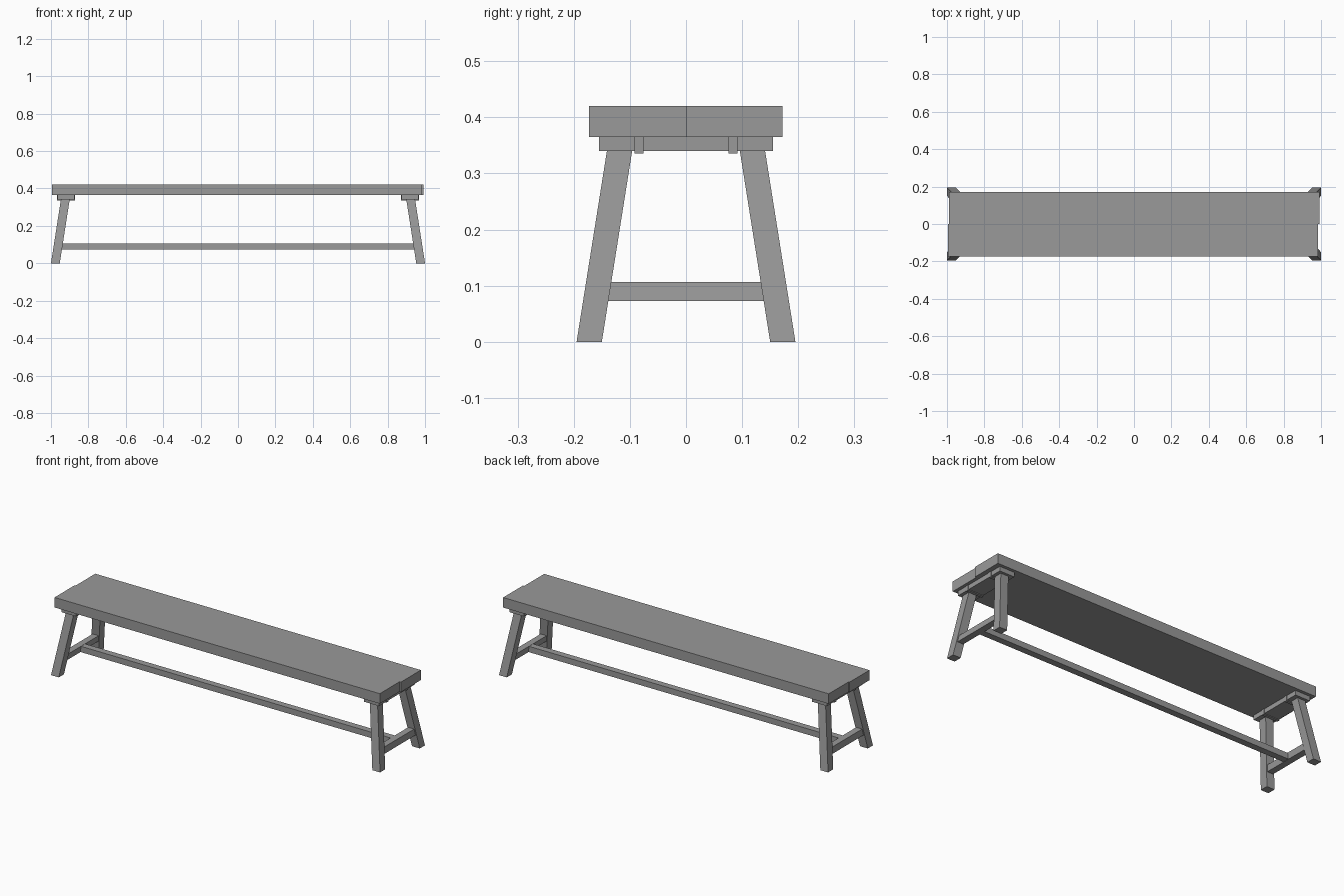
import bpy

if "Cube" in bpy.data.objects:
    bpy.data.objects.remove(bpy.data.objects["Cube"])

# Dark grey finish shared by every part
grey = bpy.data.materials.new("dark_grey")
grey.diffuse_color = (0.32, 0.32, 0.32, 1)
grey.use_nodes = True
grey.node_tree.nodes["Principled BSDF"].inputs["Base Color"].default_value = grey.diffuse_color


def prism(name, low, high):
    """Solid between two horizontal rectangles: (x0, x1, y0, y1, z)."""
    verts = []
    for x0, x1, y0, y1, z in (low, high):
        verts += [(x0, y0, z), (x1, y0, z), (x1, y1, z), (x0, y1, z)]
    faces = [(3, 2, 1, 0), (4, 5, 6, 7)]
    faces += [(i, (i + 1) % 4, (i + 1) % 4 + 4, i + 4) for i in range(4)]
    mesh = bpy.data.meshes.new(name)
    mesh.from_pydata(verts, [], faces)
    mesh.materials.append(grey)
    obj = bpy.data.objects.new(name, mesh)
    bpy.context.collection.objects.link(obj)
    return obj


def box(name, x0, x1, y0, y1, z0, z1):
    return prism(name, (x0, x1, y0, y1, z0), (x0, x1, y0, y1, z1))


def mirror(obj, x=False, y=False):
    mod = obj.modifiers.new("mirror", 'MIRROR')
    mod.use_axis = (x, y, False)
    mod.use_mirror_merge = False


# Seat: two planks, slightly staggered along their length
box("front_seat_plank", -0.994, 0.983, -0.173, 0, 0.365, 0.42)
box("back_seat_plank", -0.988, 0.991, 0, 0.172, 0.365, 0.42)

# Four legs splayed in both directions
leg = prism("legs", (0.953, 1.0, 0.15, 0.195, 0), (0.9, 0.947, 0.096, 0.141, 0.34))
mirror(leg, x=True, y=True)

# Cleats under each end of the seat
cleat = box("cleats", 0.875, 0.965, -0.155, 0.155, 0.34, 0.365)
mirror(cleat, x=True)

# Small straps beside the legs on each cleat
strap = box("cleat_straps", 0.872, 0.968, 0.076, 0.092, 0.336, 0.365)
mirror(strap, x=True, y=True)

# Cross stretchers between each pair of legs, ends cut to the leg angle
cross = prism("cross_stretchers", (0.946, 0.982, -0.14, 0.14, 0.073),
              (0.941, 0.977, -0.134, 0.134, 0.107))
mirror(cross, x=True)

# Long stretcher joining the two ends
box("long_stretcher", -0.945, 0.945, -0.018, 0.018, 0.074, 0.106)
